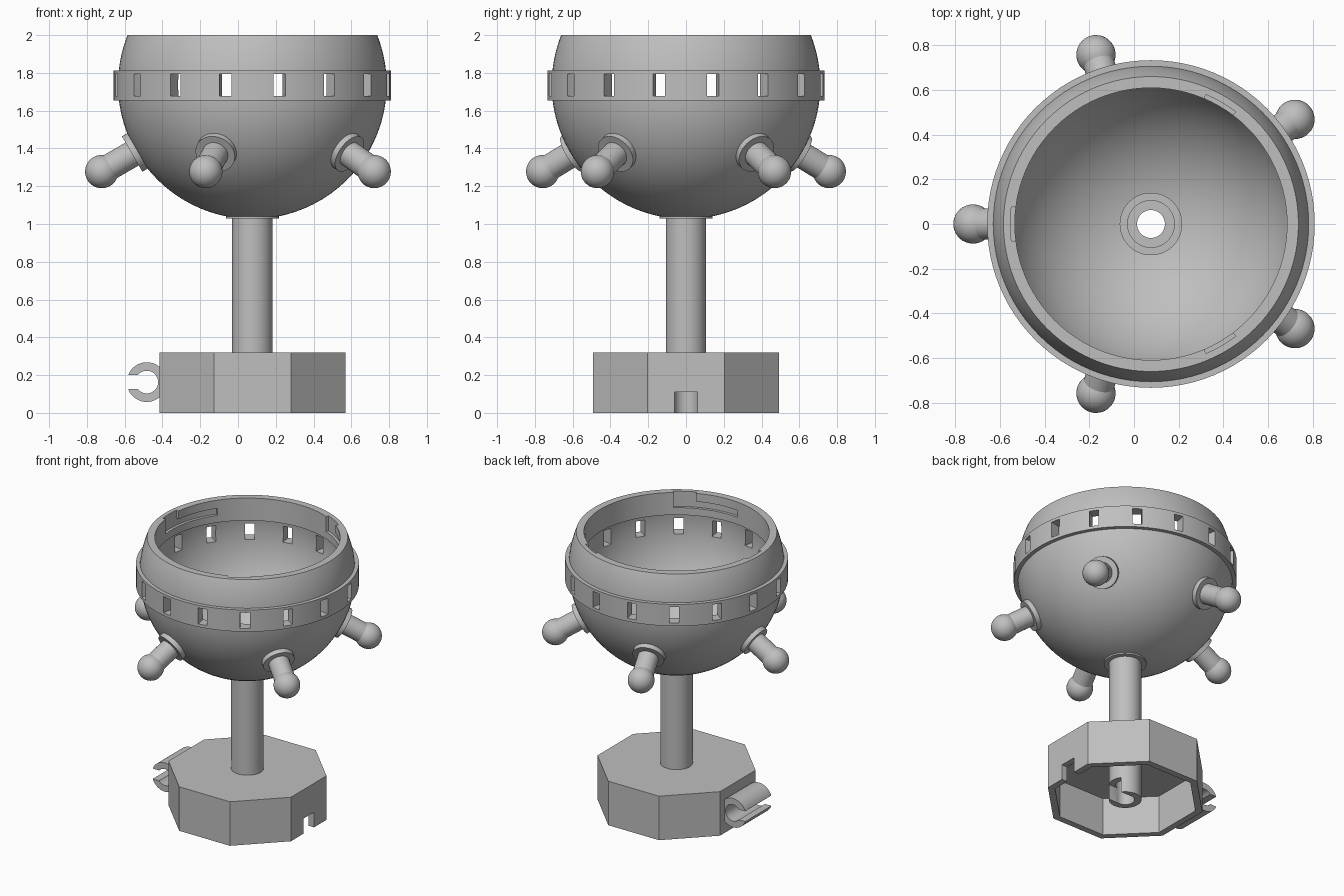
import bpy, bmesh
from math import sin, cos, radians, sqrt, pi
from mathutils import Matrix

if "Cube" in bpy.data.objects:
    bpy.data.objects.remove(bpy.data.objects["Cube"], do_unlink=True)

AXIS = 0.076                       # x of the turning axis
BOWL_Z, OUTER, INNER = 1.738, 0.711, 0.66
TUBE, BORE, BOSS = 0.107, 0.0625, 0.14

grey = bpy.data.materials.new("plain grey")
grey.use_nodes = True
grey.diffuse_color = (0.52, 0.52, 0.52, 1)
grey.node_tree.nodes["Principled BSDF"].inputs["Base Color"].default_value = (0.52, 0.52, 0.52, 1)


def add_lathe(bm, profile, steps=96, start=0.0, sweep=360.0, closed=True):
    """Turn an (r, z) profile about z; a partial sweep gets end caps."""
    full = sweep >= 360
    rings = []
    for i in range(steps if full else steps + 1):
        a = radians(start + sweep * i / steps)
        rings.append([bm.verts.new((r * cos(a), r * sin(a), z)) for r, z in profile])
    n = len(profile)
    for i in range(steps):
        a, b = rings[i], rings[(i + 1) % len(rings)]
        for j in range(n if closed else n - 1):
            k = (j + 1) % n
            bm.faces.new((a[j], b[j], b[k], a[k]))
    if not full:
        bm.faces.new(rings[0])
        bm.faces.new(rings[-1])


def add_box(bm, size, matrix):
    bmesh.ops.create_cube(bm, size=1, matrix=matrix @ Matrix.Diagonal((*size, 1)))


def finish(bm, name, matrix=Matrix()):
    bmesh.ops.remove_doubles(bm, verts=bm.verts, dist=1e-5)
    bmesh.ops.dissolve_degenerate(bm, edges=bm.edges, dist=1e-6)
    bmesh.ops.recalc_face_normals(bm, faces=bm.faces)
    mesh = bpy.data.meshes.new(name)
    bm.to_mesh(mesh)
    bm.free()
    mesh.materials.append(grey)
    obj = bpy.data.objects.new(name, mesh)
    obj.matrix_world = matrix
    bpy.context.collection.objects.link(obj)
    return obj


def lathe(name, profile, matrix, **options):
    bm = bmesh.new()
    add_lathe(bm, profile, **options)
    return finish(bm, name, matrix)


def cut(obj, cutters):
    for c in cutters:
        c.hide_render = True
        mod = obj.modifiers.new("cut", 'BOOLEAN')
        mod.operation, mod.solver, mod.object = 'DIFFERENCE', 'EXACT', c
    bpy.context.view_layer.update()
    graph = bpy.context.evaluated_depsgraph_get()
    mesh = bpy.data.meshes.new_from_object(obj.evaluated_get(graph))
    obj.modifiers.clear()
    obj.data = mesh


def smooth(obj):
    bpy.ops.object.select_all(action='DESELECT')
    obj.select_set(True)
    bpy.context.view_layer.objects.active = obj
    bpy.ops.object.shade_smooth_by_angle(angle=radians(30))


def arc(radius, z0, z1, steps):
    """Points on a sphere section between two heights about the bowl centre."""
    heights = [z0 + (z1 - z0) * 0.5 * (1 - cos(pi * i / steps)) for i in range(steps + 1)]
    return [(sqrt(radius ** 2 - (z - BOWL_Z) ** 2), z) for z in heights]


stand = Matrix.Translation((AXIS, 0, 0))

# Bowl: thin spherical shell with raised band, foot boss and inward neck lip
foot_z = BOWL_Z - sqrt(OUTER ** 2 - BOSS ** 2)
floor_z = BOWL_Z - sqrt(INNER ** 2 - BOSS ** 2)
boss_top = floor_z + 0.015
profile = [(0.085, 1.03), (BOSS, 1.03)]
profile += arc(OUTER, foot_z, 1.655, 24)
profile += [(0.734, 1.655), (0.734, 1.813)]
profile += arc(OUTER, 1.813, 2.0, 8)
profile += [(0.61, 2.0), (0.61, 1.837)]
profile += arc(INNER, 1.837, floor_z, 26)
profile += [(BOSS, boss_top), (0.085, boss_top)]
bowl = lathe("bowl", profile, stand)

# Windows through the band
bm = bmesh.new()
for i in range(16):
    turn = Matrix.Rotation(radians(22.5 * (i + 0.5)), 4, 'Z')
    add_box(bm, (0.3, 0.064, 0.116), turn @ Matrix.Translation((0.7, 0, 1.735)))
windows = finish(bm, "window_cutter", stand)

# Twist-lock slots inside the neck: an entry open at the top and a side groove
entries, grooves = bmesh.new(), bmesh.new()
for a in (60, 180, 300):
    add_lathe(entries, [(0.58, 1.89), (0.63, 1.89), (0.63, 2.05), (0.58, 2.05)],
              steps=8, start=a - 7, sweep=14)
    add_lathe(grooves, [(0.58, 1.89), (0.63, 1.89), (0.63, 1.94), (0.58, 1.94)],
              steps=16, start=a - 36, sweep=36)
cutters = [windows, finish(entries, "entry_cutter", stand),
           finish(grooves, "groove_cutter", stand)]
cut(bowl, cutters)
smooth(bowl)

# Five ball-ended pegs pointing out and down
ball_at, ball_r, stem_r = 0.921, 0.088, 0.07
peg = [(0, 0.67), (0.108, 0.67), (0.108, 0.735), (stem_r, 0.735)]
for i in range(17):
    a = radians(127.3 * (1 - i / 16))
    peg.append((ball_r * sin(a), ball_at + ball_r * cos(a)))
for i in range(5):
    aim = (Matrix.Translation((AXIS, 0, BOWL_Z))
           @ Matrix.Rotation(radians(36 + 72 * i), 4, 'Z')
           @ Matrix.Rotation(radians(120), 4, 'Y'))
    smooth(lathe(f"ball_peg_{i + 1}", peg, aim, steps=40, closed=False))

# Hollow column
column_top = boss_top + 0.01
column = lathe("column", [(BORE, 0), (TUBE, 0), (TUBE, column_top), (BORE, column_top)],
               stand, steps=64)

# Eight-sided base, open underneath
flat = 1 / cos(radians(22.5))
out_r, in_r = 0.4925 * flat, 0.447 * flat
base = lathe("base", [(out_r, 0), (out_r, 0.32), (0.09, 0.32), (0.09, 0.275), (in_r, 0.275), (in_r, 0)],
             stand, steps=8, start=22.5)

# Cable notch through the base wall and the column foot
bm = bmesh.new()
add_box(bm, (0.7, 0.122, 0.21), Matrix.Translation((0.35, 0, 0.005)))
notch = finish(bm, "notch_cutter", stand)
cut(base, [notch])
cut(column, [notch])
smooth(column)

# C-shaped cable clip on the side of the base
side = Matrix.Translation((-0.483, 0, 0.163)) @ Matrix.Rotation(radians(90), 4, 'X')
clip = lathe("cable_clip", [(0.06, -0.15), (0.105, -0.15), (0.105, 0.15), (0.06, 0.15)],
             side, steps=48)
bm = bmesh.new()
add_box(bm, (0.2, 0.5, 0.075), Matrix.Translation((-0.583, 0, 0.163)))
gap = finish(bm, "clip_cutter")
cut(clip, [gap])
smooth(clip)

# Remove the helpers
for c in cutters + [notch, gap]:
    bpy.data.objects.remove(c, do_unlink=True)
